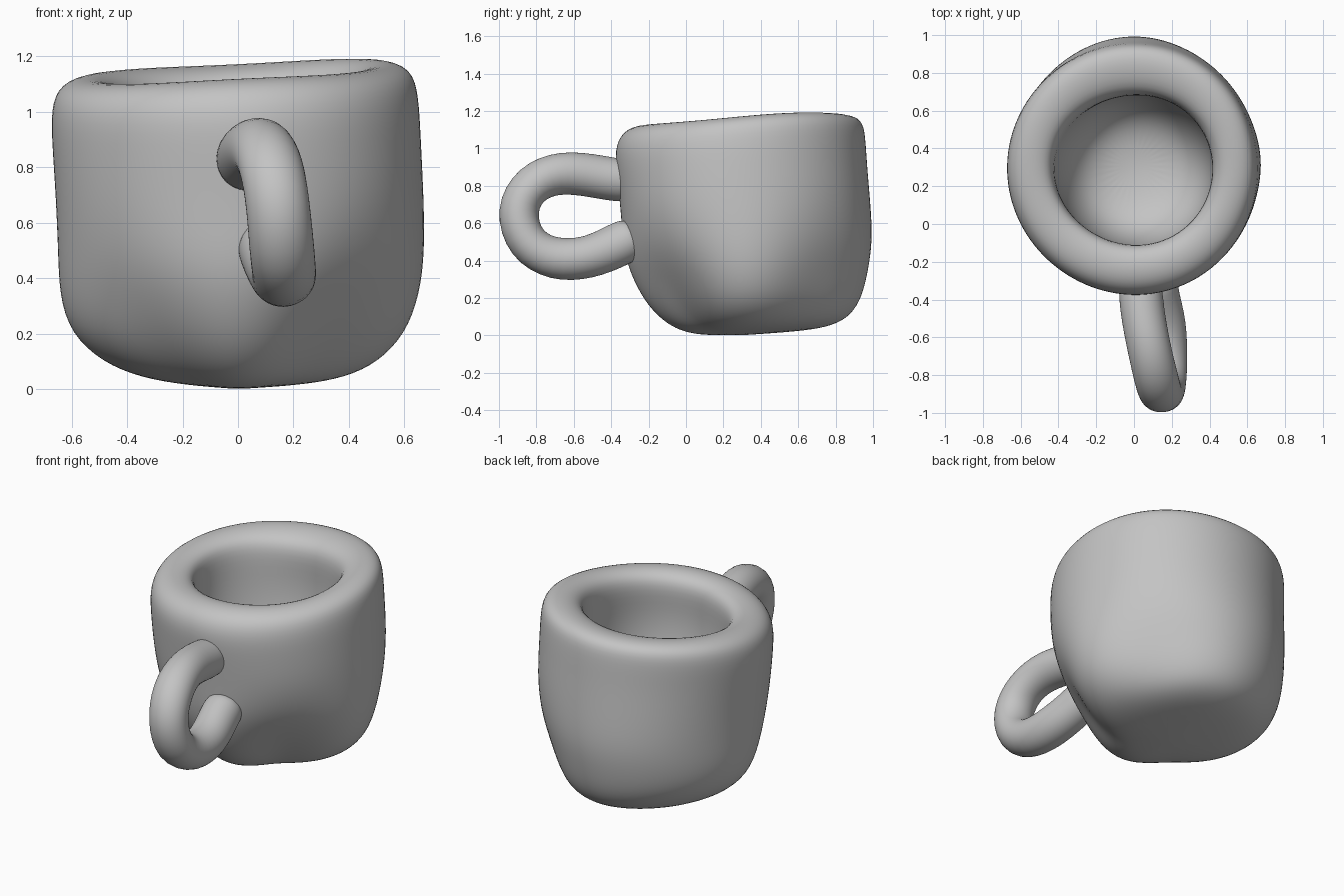
import bpy
import bmesh
from math import sin, cos, pi, tau
from mathutils import Vector

cube = bpy.data.objects.get("Cube")
if cube:
    bpy.data.objects.remove(cube, do_unlink=True)

# Plain clay colour
clay = bpy.data.materials.new("grey_clay")
clay.use_nodes = True
clay_color = (0.55, 0.55, 0.55, 1)
clay.diffuse_color = clay_color
clay.node_tree.nodes["Principled BSDF"].inputs["Base Color"].default_value = clay_color


def finish(bm, name, location=(0, 0, 0)):
    """Turn a bmesh into a smooth, subdivided clay object."""
    bmesh.ops.recalc_face_normals(bm, faces=bm.faces)
    mesh = bpy.data.meshes.new(name)
    bm.to_mesh(mesh)
    bm.free()
    mesh.materials.append(clay)
    mesh.shade_smooth()
    obj = bpy.data.objects.new(name, mesh)
    obj.location = location
    bpy.context.collection.objects.link(obj)
    subdivision = obj.modifiers.new("soften", "SUBSURF")
    subdivision.levels = subdivision.render_levels = 2
    return obj


def skin_rings(bm, rings, start_tip, end_tip):
    """Join successive vertex rings and close both ends with a fan."""
    count = len(rings[0])
    for i in range(count):
        j = (i + 1) % count
        for low, high in zip(rings, rings[1:]):
            bm.faces.new((low[i], low[j], high[j], high[i]))
        bm.faces.new((start_tip, rings[0][j], rings[0][i]))
        bm.faces.new((end_tip, rings[-1][i], rings[-1][j]))


# Cup wall: height, then radius toward left, back, right and front
profile = [
    (0.01, .25, .34, .20, .21),
    (0.03, .39, .48, .35, .32),
    (0.08, .51, .58, .49, .42),
    (0.18, .61, .64, .61, .52),
    (0.32, .66, .67, .655, .60),
    (0.48, .677, .69, .657, .655),
    (0.68, .675, .675, .66, .665),
    (0.88, .668, .66, .67, .685),
    (1.03, .66, .655, .675, .695),
    (1.125, .635, .64, .645, .65),
    (1.155, .53, .55, .55, .55),
    (1.13, .44, .41, .45, .45),
    (1.05, .415, .365, .42, .41),
    (0.87, .43, .385, .415, .44),
    (0.62, .41, .36, .38, .42),
    (0.44, .32, .28, .29, .34),
    (0.37, .17, .16, .16, .18),
]
segments = 32
bm = bmesh.new()
rings = []
for row, (z, left, back, right, front) in enumerate(profile):
    outside = row < 10
    mean = (left + back + right + front) / 4
    oval = (left + right - back - front) / 4
    ring = []
    for i in range(segments):
        a = tau * i / segments
        r = mean + oval * cos(2 * a)
        r += (left - right) / 2 * cos(a) + (back - front) / 2 * sin(a)
        # Pressed flats low on the outside, deepest at the front left
        if outside and z < 0.6:
            depth = 0.07 + 0.045 * cos(a + pi / 4)
            r -= depth * sin(pi * (z / 0.6) ** 0.6) * (1 - cos(4 * a)) / 2
        # Uneven hand-shaped surface
        r += 0.005 * sin(3 * a + 5 * z) * min(1, z * 3)
        x, y = r * cos(a), r * sin(a)
        # Rim leans up to the back and left; base lifts at the back and sides
        lean = (z / 1.15) ** 4
        tilt = lean * (0.06 * y + 0.05 * x + 0.006 * sin(3 * a))
        if outside:
            tilt += (1 - lean) * (0.045 * y + 0.03 * abs(x))
        ring.append(bm.verts.new((x, y, z + tilt)))
    rings.append(ring)
skin_rings(bm, rings, bm.verts.new((0, 0, 0)), bm.verts.new((0, 0, 0.35)))
finish(bm, "cup_body", (0, 0.31, 0))

# Handle: a bent roll of clay pushed into the front of the cup
path = [Vector(p) for p in (
    (.03, -.27, .815), (.04, -.45, .845), (.08, -.66, .88), (.12, -.83, .82),
    (.145, -.915, .67), (.16, -.86, .48), (.17, -.70, .40),
    (.16, -.52, .41), (.12, -.36, .485), (.11, -.27, .53))]
bm = bmesh.new()
rings = []
sides = 12
for k, point in enumerate(path):
    along = (path[min(k + 1, len(path) - 1)] - path[max(k - 1, 0)]).normalized()
    across = Vector((1, 0, 0))
    across = (across - along * across.dot(along)).normalized()
    up = along.cross(across)
    ring = []
    for i in range(sides):
        a = tau * i / sides
        radius = 0.121 + 0.004 * sin(2 * a + 3 * k)
        ring.append(bm.verts.new(point + radius * (cos(a) * across + sin(a) * up)))
    rings.append(ring)
skin_rings(bm, rings, bm.verts.new(path[0]), bm.verts.new(path[-1]))
finish(bm, "handle")
